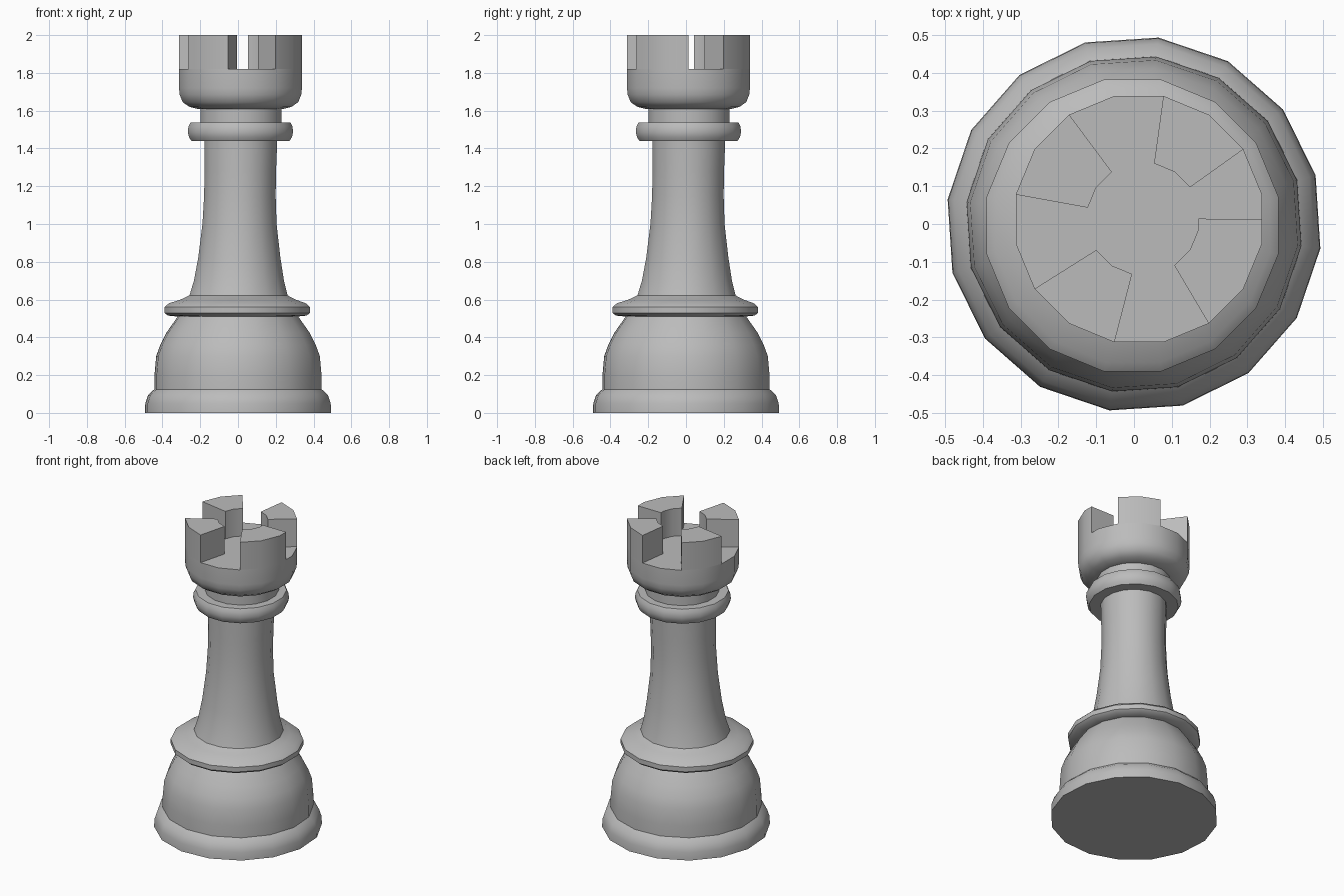
import bpy
import bmesh
from math import radians, cos, sin

SIDES = 16
STEP = 360 / SIDES
LEAN = 0.013          # the upper parts sit slightly off the base axis

cube = bpy.data.objects.get("Cube")
if cube:
    bpy.data.objects.remove(cube, do_unlink=True)

stone = bpy.data.materials.new("light grey")
stone.use_nodes = True
grey = (0.5, 0.5, 0.5, 1)
stone.diffuse_color = grey
stone.node_tree.nodes["Principled BSDF"].inputs["Base Color"].default_value = grey


def polar(r, angle, cx=0.0, cy=0.0):
    a = radians(angle)
    return cx + r * cos(a), cy + r * sin(a)


def lathe(bm, profile, phase):
    """Skin 16-sided rings given as (radius, height, centre offset) and cap both ends."""
    rings = [[bm.verts.new((*polar(r, phase + i * STEP, c, c), z)) for i in range(SIDES)]
             for r, z, c in profile]
    for low, high in zip(rings, rings[1:]):
        for i in range(SIDES):
            j = (i + 1) % SIDES
            bm.faces.new((low[i], low[j], high[j], high[i]))
    bm.faces.new(rings[0][::-1])
    bm.faces.new(rings[-1])


def finish(bm, name):
    mesh = bpy.data.meshes.new(name)
    bm.to_mesh(mesh)
    bm.free()
    mesh.materials.append(stone)
    obj = bpy.data.objects.new(name, mesh)
    bpy.context.collection.objects.link(obj)
    bpy.ops.object.select_all(action='DESELECT')
    obj.select_set(True)
    bpy.context.view_layer.objects.active = obj
    bpy.ops.object.shade_smooth_by_angle(angle=radians(40))


def turned_part(name, profile, phase=STEP / 2):
    bm = bmesh.new()
    lathe(bm, profile, phase)
    finish(bm, name)


# Domed base with a stepped foot
turned_part("base", [
    (0.497, 0, 0), (0.495, 0.05, 0), (0.48, 0.095, 0), (0.447, 0.125, 0),
    (0.446, 0.2, 0), (0.437, 0.3, 0), (0.415, 0.36, 0), (0.382, 0.425, 0),
    (0.318, 0.515, 0)], phase=15)

# Collar flowing up into the flared stem
turned_part("collar_and_stem", [
    (0.32, 0.51, -0.004), (0.375, 0.515, -0.004), (0.393, 0.53, -0.004),
    (0.393, 0.56, -0.004), (0.37, 0.58, -0.003), (0.31, 0.6, 0),
    (0.265, 0.622, 0.003), (0.243, 0.7, 0.005), (0.222, 0.82, 0.007),
    (0.2, 1.0, 0.008), (0.193, 1.15, 0.01), (0.193, 1.28, 0.012),
    (0.197, 1.45, 0.015)])

# Ring below the head
turned_part("neck_ring", [
    (0.265, 1.44, LEAN), (0.278, 1.46, LEAN), (0.284, 1.485, LEAN),
    (0.281, 1.515, LEAN), (0.27, 1.537, LEAN)])

turned_part("neck", [(0.219, 1.53, 0.016), (0.219, 1.615, 0.016)])

# Head with rounded underside, carrying four merlons
FLOOR, TOP, R_OUT, R_IN = 1.82, 2.0, 0.332, 0.149
bm = bmesh.new()
lathe(bm, [(0.225, 1.608, LEAN), (0.275, 1.62, LEAN), (0.312, 1.645, LEAN),
           (0.328, 1.685, LEAN), (R_OUT, 1.72, LEAN), (R_OUT, FLOOR, LEAN)], STEP / 2)

# Each merlon runs from a start step over some steps of the sixteen-sided outline
for start, steps in ((1.5, (0, 1, 2)), (5.5, (0, 1, 2)), (9.5, (0, 1, 2)),
                     (13.5, (0, 1, 2, 2.5))):
    outer, inner = [], []
    for s in steps:
        a = (start + s) * STEP
        flat = cos(radians(STEP / 2)) if s % 1 else 1
        outer.append(polar(R_OUT * flat, a, LEAN, LEAN))
        inner.append(polar(R_IN * flat, a, 0.024, 0.014))
    outline = outer + inner[::-1]
    low = [bm.verts.new((*p, FLOOR)) for p in outline]
    high = [bm.verts.new((*p, TOP)) for p in outline]
    bm.faces.new(high)
    for i in range(len(outline)):
        j = (i + 1) % len(outline)
        bm.faces.new((low[i], low[j], high[j], high[i]))
bmesh.ops.remove_doubles(bm, verts=bm.verts, dist=0.0005)
finish(bm, "battlement_head")
